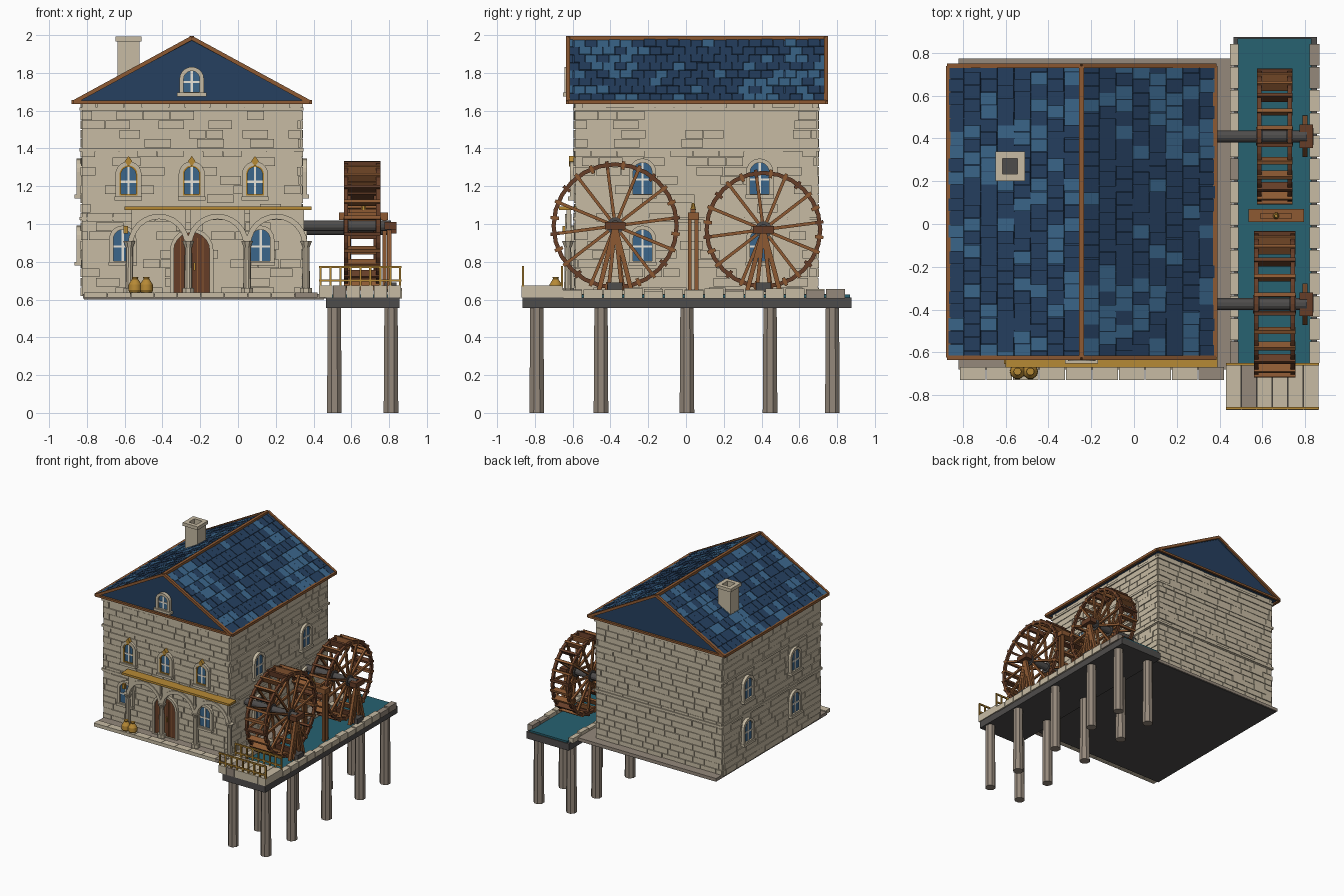
import bpy, bmesh, math, random
from mathutils import Matrix, Vector

random.seed(4)
if "Cube" in bpy.data.objects:
    bpy.data.objects.remove(bpy.data.objects["Cube"], do_unlink=True)

COLOURS = {"stone": "c6baa2", "grey_stone": "93877a", "dark_iron": "4f4d4c", "wood": "8c5a36",
           "dark_wood": "66402c", "gold": "b58838", "navy_tile": "2a4260", "blue_tile": "3d668a",
           "water": "2b6270", "white": "e6e3d8"}
MATS = list(COLOURS)
for name, code in COLOURS.items():
    rgb = [(int(code[i:i + 2], 16) / 255) ** 2.2 for i in (0, 2, 4)] + [1]
    mat = bpy.data.materials.new(name)
    mat.use_nodes = True
    mat.diffuse_color = rgb
    bsdf = next(n for n in mat.node_tree.nodes if n.type == "BSDF_PRINCIPLED")
    bsdf.inputs["Base Color"].default_value = rgb
    bsdf.inputs["Roughness"].default_value = 0.8

ID = Matrix.Identity(4)


def finish(bm, name, smooth=False):
    bmesh.ops.recalc_face_normals(bm, faces=bm.faces)
    mesh = bpy.data.meshes.new(name)
    bm.to_mesh(mesh)
    bm.free()
    for m in MATS:
        mesh.materials.append(bpy.data.materials[m])
    ob = bpy.data.objects.new(name, mesh)
    bpy.context.collection.objects.link(ob)
    if smooth:
        bpy.ops.object.select_all(action="DESELECT")
        ob.select_set(True)
        bpy.context.view_layer.objects.active = ob
        bpy.ops.object.shade_smooth_by_angle(angle=math.radians(40))


def prism(bm, pts, d0, d1, mat, M=ID):
    a, b = [[bm.verts.new(M @ Vector((u, v, d))) for u, v in pts] for d in (d0, d1)]
    n = len(pts)
    faces = [a[::-1], b] + [(a[i], a[(i + 1) % n], b[(i + 1) % n], b[i]) for i in range(n)]
    for f in faces:
        bm.faces.new(f).material_index = MATS.index(mat)


def box(bm, x, y, z, mat, M=ID):
    prism(bm, [(x[0], y[0]), (x[1], y[0]), (x[1], y[1]), (x[0], y[1])], z[0], z[1], mat, M)


def ring(bm, outer, inner, d0, d1, mat, M=ID):
    loops = [[bm.verts.new(M @ Vector((u, v, d))) for u, v in p]
             for p, d in ((outer, d0), (outer, d1), (inner, d1), (inner, d0))]
    n = len(outer)
    for k in range(4):
        a, b = loops[k], loops[(k + 1) % 4]
        for i in range(n):
            j = (i + 1) % n
            bm.faces.new((a[i], a[j], b[j], b[i])).material_index = MATS.index(mat)


def rod(bm, p0, p1, r, mat, seg=4, r1=None):
    p0, p1 = Vector(p0), Vector(p1)
    d = p1 - p0
    M = Matrix.Translation((p0 + p1) / 2) @ d.to_track_quat("Z", "Y").to_matrix().to_4x4()
    M = M @ Matrix.Rotation(math.pi / seg, 4, "Z")
    res = bmesh.ops.create_cone(bm, cap_ends=True, segments=seg, radius1=r,
                                radius2=r if r1 is None else r1, depth=d.length, matrix=M)
    for f in {f for v in res["verts"] for f in v.link_faces}:
        f.material_index = MATS.index(mat)


def axes(u, v, n, origin):
    M = Matrix((u, v, n)).transposed().to_4x4()
    M.translation = origin
    return M


def circle(r, n):
    return [(r * math.cos(math.tau * i / n), r * math.sin(math.tau * i / n)) for i in range(n)]


def arch(w, h, grow=0):
    r = w / 2
    pts = [(r * math.cos(math.pi * i / 10), h - r + r * math.sin(math.pi * i / 10)) for i in range(11)]
    pts = [(-r, 0), (r, 0)] + pts
    k = (r + grow) / r
    return [(u * k, (v - h + r) * k + h - r if v > 0 else -grow) for u, v in pts]


CX, CY, HX, HY = -0.245, 0.055, 0.58, 0.64
Z0, Z1 = 0.62, 1.65


def wall(turn):
    """Frame on a wall: u sideways, v up, n outward; turn counts quarter turns from the front."""
    base = axes((1, 0, 0), (0, 0, 1), (0, -1, 0), (0, 0, 0))
    off = HY if turn % 2 == 0 else HX
    M = Matrix.Translation((CX, CY, 0)) @ Matrix.Rotation(turn * math.pi / 2, 4, "Z") @ base
    return M @ Matrix.Translation((0, 0, off))


# House walls: core, coursed blocks and string courses
bm = bmesh.new()
box(bm, (CX - HX, CX + HX), (CY - HY, CY + HY), (Z0, Z1), "stone")
rows = 21
for turn in range(4):
    M, half = wall(turn), (HX if turn % 2 == 0 else HY)
    for r in range(rows):
        z, h = Z0 + (Z1 - Z0) * r / rows, (Z1 - Z0) / rows
        u = -half - random.uniform(0, 0.08)
        while u < half:
            e = u + random.uniform(0.09, 0.15)
            a, b = max(u, -half), min(e, half)
            if b - a > 0.01:
                box(bm, (a, b - 0.004), (z, z + h - 0.004), (-0.01, random.uniform(0.004, 0.01)), "stone", M)
            u = e
for z in (1.02, 1.385, 1.6):
    g = 0.013
    box(bm, (CX - HX - g, CX + HX + g), (CY - HY - g, CY + HY + g), (z, z + 0.018), "stone")
finish(bm, "house_walls")

# Foundation and front paving
bm = bmesh.new()
box(bm, (-0.82, 0.46), (-0.68, 0.775), (0.605, 0.63), "grey_stone")
box(bm, (-0.815, 0.455), (-0.675, 0.77), (0.6, 0.606), "dark_iron")
for i in range(10):
    x = -0.815 + i * 0.124
    box(bm, (x, x + 0.121), (-0.73, -0.67), (0.61, 0.638), random.choice(["stone", "stone", "grey_stone"]))
finish(bm, "foundation")

# Roof: gable prism, tiles on both slopes and wooden edging
bm = bmesh.new()
EZ, RZ, RW, YF, YB = 1.645, 1.975, 0.625, -0.625, 0.74
front = axes((1, 0, 0), (0, 0, 1), (0, -1, 0), (CX, 0, 0))
prism(bm, [(-RW, EZ), (RW, EZ), (0, RZ)], -YB + 0.01, -YF - 0.012, "navy_tile", front)
L = math.hypot(RW, RZ - EZ)
for s in (1, -1):
    v = Vector((-s * RW, 0, RZ - EZ)) / L
    u = Vector((0, s, 0))
    M = axes(u, v, u.cross(v), (CX + s * RW, (YF + YB) / 2, EZ))
    half, n = (YB - YF) / 2, 22
    for r in range(8):
        shift = (r % 2) * half / n
        for c in range(-1, n):
            a = max(-half, -half + c * 2 * half / n + shift)
            b = min(half, -half + (c + 1) * 2 * half / n + shift)
            if b - a > 0.005:
                mat = random.choice(["navy_tile", "navy_tile", "blue_tile"])
                box(bm, (a, b - 0.003), (r * L / 8, (r + 1) * L / 8 - 0.003), (-0.005, random.uniform(0.004, 0.009)), mat, M)
finish(bm, "roof")
bm = bmesh.new()
for s in (1, -1):
    x = CX + s * RW
    rod(bm, (x, YF, EZ), (x, YB, EZ), 0.015, "wood")
    for y in (YF, YB):
        rod(bm, (x, y, EZ), (CX, y, RZ + 0.01), 0.015, "wood")
rod(bm, (CX, YF, RZ + 0.008), (CX, YB, RZ + 0.008), 0.017, "wood")
for y in (YF, YB):
    rod(bm, (CX - RW, y, EZ), (CX + RW, y, EZ), 0.012, "wood")
finish(bm, "roof_edging")

# Chimney with a hollow cap
bm = bmesh.new()
M = Matrix.Translation((-0.58, 0.27, 0))
sq = lambda r: [(-r, -r), (r, -r), (r, r), (-r, r)]
ring(bm, sq(0.058), sq(0.036), 1.76, 1.97, "stone", M)
ring(bm, sq(0.069), sq(0.036), 1.965, 1.992, "stone", M)
prism(bm, sq(0.037), 1.8, 1.95, "dark_iron", M)
finish(bm, "chimney")


# Arched windows
def window(bm, M, u, z, w, h, gold=False, sill=0.025):
    F = M @ Matrix.Translation((u, z, 0))
    ring(bm, arch(w, h, 0.022), arch(w, h), 0, 0.03, "stone", F)
    if gold:
        ring(bm, arch(w, h), arch(w, h, -0.008), 0, 0.026, "gold", F)
    prism(bm, arch(w, h), 0, 0.016, "blue_tile", F)
    box(bm, (-0.006, 0.006), (0, h), (0.01, 0.021), "white", F)
    box(bm, (-w / 2, w / 2), (h * 0.42, h * 0.42 + 0.012), (0.01, 0.021), "white", F)
    box(bm, (-w / 2 - sill, w / 2 + sill), (-0.025, -0.005), (0, 0.04), "stone", F)


bm = bmesh.new()
F = wall(0)
for u in (-0.335, 0, 0.335):
    window(bm, F, u, 1.15, 0.095, 0.16, True)
    prism(bm, [(u, 1.305), (u + 0.02, 1.332), (u, 1.36), (u - 0.02, 1.332)], 0, 0.035, "gold", F)
for u in (-0.365, 0.365):
    window(bm, F, u, 0.805, 0.1, 0.165)
window(bm, F @ Matrix.Translation((0, 0, 0.027)), 0, 1.7, 0.085, 0.11, sill=0.035)
for turn in (1, -1):
    for y in (-0.23, 0.39):
        for z in (0.805, 1.16):
            window(bm, wall(turn), turn * (y - CY), z, 0.1, 0.165)
finish(bm, "windows")

# Double door
bm = bmesh.new()
D = F @ Matrix.Translation((0, 0.635, 0))
ring(bm, arch(0.19, 0.32, 0.02), arch(0.19, 0.32), 0, 0.03, "stone", D)
prism(bm, arch(0.19, 0.32), 0, 0.018, "dark_wood", D)
for u in (-0.06, -0.03, 0, 0.03, 0.06):
    box(bm, (u - 0.002, u + 0.002), (0, 0.29), (0.015, 0.021), "wood", D)
for u in (-0.015, 0.015):
    box(bm, (u - 0.005, u + 0.005), (0.12, 0.16), (0.015, 0.028), "gold", D)
finish(bm, "door")

# Arcade: columns, arches, spandrels and golden canopy
bm = bmesh.new()
A = axes((1, 0, 0), (0, 0, 1), (0, -1, 0), (0, -0.625, 0))
cols = [-0.575 + i * 0.3117 for i in range(4)]
for x in cols:
    rod(bm, (x, -0.625, 0.63), (x, -0.625, 0.66), 0.034, "stone", 8)
    rod(bm, (x, -0.625, 0.66), (x, -0.625, 0.88), 0.021, "stone", 10, 0.018)
    rod(bm, (x, -0.625, 0.875), (x, -0.625, 0.91), 0.02, "stone", 8, 0.034)
for x0, x1 in zip(cols, cols[1:]):
    c, R = (x0 + x1) / 2, (x1 - x0) / 2
    pt = lambda k, r: (c + r * math.cos(math.pi * k / 12), 0.89 + r * math.sin(math.pi * k / 12))
    for k in range(12):
        p, q = pt(k, R - 0.012), pt(k + 1, R - 0.012)
        prism(bm, [p, q, (q[0], 1.075), (p[0], 1.075)], -0.015, 0.008, "stone", A)
        prism(bm, [pt(k, R - 0.02), pt(k, R + 0.008), pt(k + 1, R + 0.008), pt(k + 1, R - 0.02)], -0.018, 0.016, "stone", A)
box(bm, (-0.6, 0.39), (-0.672, -0.58), (1.075, 1.092), "gold")
box(bm, (-0.607, -0.583), (-0.655, -0.635), (0.95, 0.99), "gold")
finish(bm, "arcade")

# Ribbed sacks by the entrance
bm = bmesh.new()
for x in (-0.545, -0.485):
    prof = [(0.63, 0.025), (0.65, 0.036), (0.68, 0.034), (0.71, 0.015), (0.72, 0.018)]
    for (za, ra), (zb, rb) in zip(prof, prof[1:]):
        rod(bm, (x, -0.69, za), (x, -0.69, zb), ra, "gold", 10, rb)
finish(bm, "sacks", True)

# Raised water channel with posts and curbs
bm = bmesh.new()
box(bm, (0.465, 0.855), (-0.865, 0.875), (0.555, 0.612), "dark_iron")
box(bm, (0.485, 0.83), (-0.66, 0.868), (0.61, 0.626), "water")
for x0, x1 in ((0.45, 0.49), (0.822, 0.868)):
    for i in range(14):
        y = -0.65 + i * 0.107
        box(bm, (x0, x1), (y, y + 0.1), (0.606, random.uniform(0.645, 0.662)),
            random.choice(["stone", "stone", "stone", "grey_stone"]))
finish(bm, "water_channel")
bm = bmesh.new()
for x in (0.51, 0.81):
    for y in (-0.79, -0.45, 0.005, 0.445, 0.775):
        rod(bm, (x, y, 0), (x, y, 0.558), 0.042, "grey_stone", 8, 0.038)
finish(bm, "support_posts")

# Front platform with railings
bm = bmesh.new()
for i in range(6):
    x = 0.43 + i * 0.0725
    box(bm, (x, x + 0.07), (-0.87, -0.65), (0.612, 0.675), random.choice(["stone", "stone", "grey_stone"]))
for y in (-0.862, -0.657):
    for z in (0.7, 0.772):
        rod(bm, (0.43, y, z), (0.865, y, z), 0.008, "gold")
    for i in range(9):
        x = 0.437 + i * 0.0527
        rod(bm, (x, y, 0.67), (x, y, 0.775), 0.008, "gold")
finish(bm, "platform")


# Water wheels with axle and trestle
def wheel(name, y, z, R, half):
    bm = bmesh.new()
    cx = 0.6575
    W = axes((0, 1, 0), (0, 0, 1), (1, 0, 0), (cx, y, z))
    for s in (-1, 1):
        d = s * (half - 0.012)
        ring(bm, circle(R - 0.008, 24), circle(R - 0.03, 24), d - 0.011, d + 0.011, "dark_wood", W)
        for i in range(12):
            a = math.tau * (i + 0.25) / 12
            tip = Vector((d, (R - 0.02) * math.cos(a), (R - 0.02) * math.sin(a)))
            rod(bm, (cx + d, y, z), Vector((cx, y, z)) + tip, 0.012, "wood")
        rod(bm, (cx + d - 0.015, y, z), (cx + d + 0.015, y, z), 0.045, "dark_iron", 12)
    for i in range(24):
        P = W @ Matrix.Rotation(math.tau * (i + 0.5) / 24, 4, "Z")
        box(bm, (R - 0.045, R), (-0.009, 0.009), (-half, half), "wood" if i % 3 else "dark_wood", P)
    rod(bm, (0.33, y, z), (0.81, y, z), 0.029, "dark_iron", 12)
    for s in (-1, 1):
        rod(bm, (0.8, y, z), (0.8, y + s * 0.085, 0.65), 0.017, "wood")
        rod(bm, (0.8, y, z), (0.8, y + s * 0.035, 0.65), 0.014, "wood")
    box(bm, (0.775, 0.838), (y - 0.055, y + 0.055), (z - 0.02, z + 0.02), "dark_wood")
    box(bm, (0.775, 0.84), (y - 0.04, y + 0.04), (0.64, 0.69), "dark_iron")
    finish(bm, name)


wheel("front_wheel", -0.375, 0.99, 0.345, 0.097)
wheel("rear_wheel", 0.41, 0.97, 0.32, 0.083)

# Middle gantry with lantern
bm = bmesh.new()
for x in (0.585, 0.775):
    for y in (0.02, 0.055):
        rod(bm, (x, y, 0.61), (x, y, 1.03), 0.014, "wood")
box(bm, (0.535, 0.795), (0.01, 0.07), (1.02, 1.06), "wood")
box(bm, (0.59, 0.74), (0.025, 0.05), (1.055, 1.08), "wood")
rod(bm, (0.665, 0.038, 1.075), (0.665, 0.038, 1.11), 0.016, "gold", 8, 0.008)
finish(bm, "gantry")
